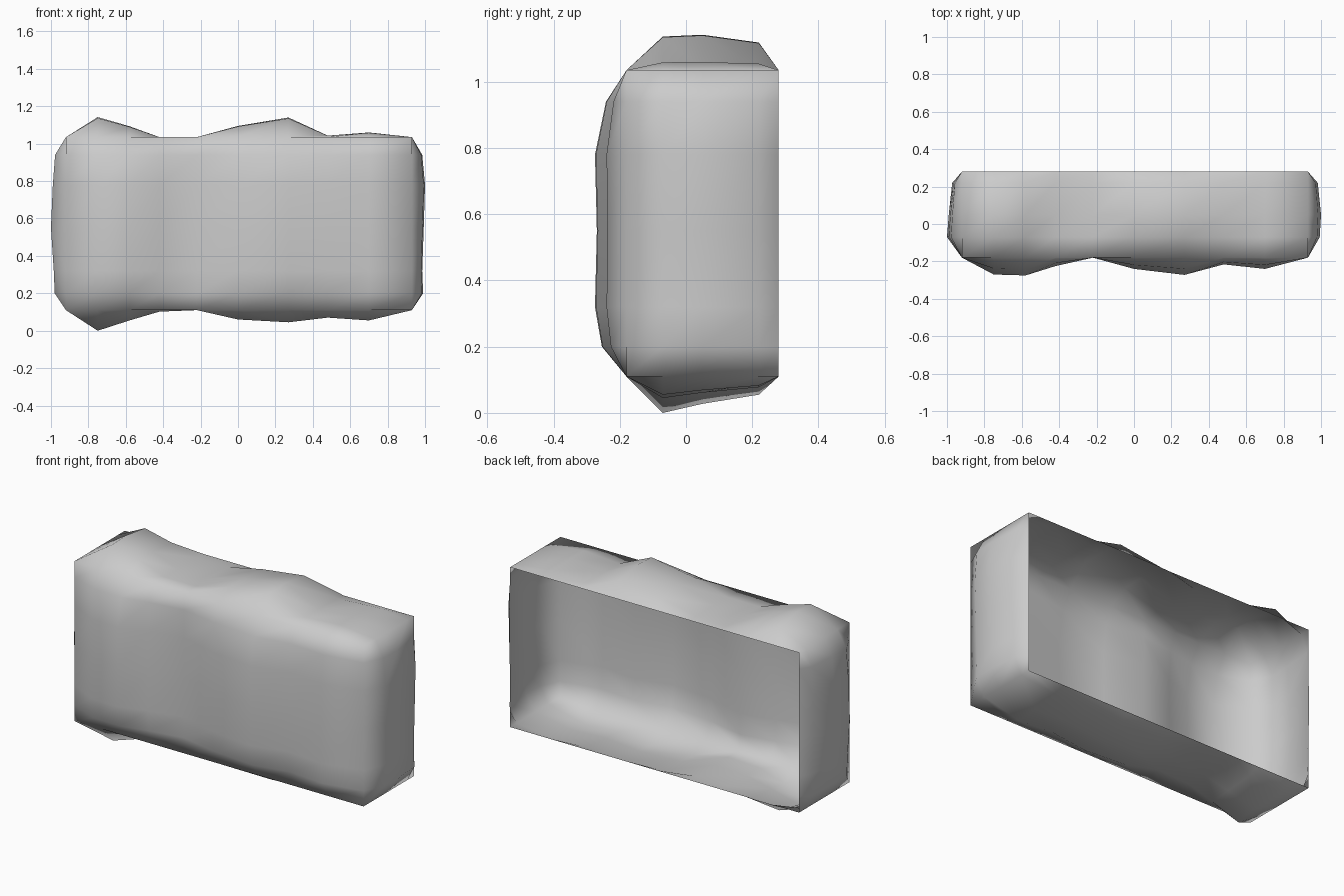
import bpy, bmesh
from mathutils import Vector

if "Cube" in bpy.data.objects:
    bpy.data.objects.remove(bpy.data.objects["Cube"])

# Shared grid stations, so neighbouring faces meet along the straight box edges
XS = [-.92, -.75, -.58, -.42, -.22, 0, .27, .48, .7, .93]
YS = [-.18, -.07, .05, .22, .28]
ZS = [.11, .2, .32, .55, .78, .94, 1.035]

bm = bmesh.new()


def bulged_face(us, vs, u_axis, v_axis, n_axis, base, sign, hu, hv):
    """Grid on one box side, pushed outward by the product of two profiles."""
    rows = []
    for u, a in zip(us, hu):
        row = []
        for v, b in zip(vs, hv):
            p = Vector((0, 0, 0))
            p[u_axis], p[v_axis] = u, v
            p[n_axis] = base + sign * a * b
            row.append(bm.verts.new(p))
        rows.append(row)
    for r0, r1 in zip(rows, rows[1:]):
        for j in range(len(vs) - 1):
            f = bm.faces.new((r0[j], r1[j], r1[j + 1], r0[j + 1]))
            f.normal_update()
            if f.normal[n_axis] * sign < 0:
                f.normal_flip()


# Front
bulged_face(XS, ZS, 0, 2, 1, YS[0], -1,
            [0, .09, .095, .045, 0, .06, .092, .036, .06, 0],
            [0, .78, 1, .94, 1, .65, 0])
# Top
bulged_face(XS, YS, 0, 1, 2, ZS[-1], 1,
            [0, .107, .058, 0, 0, .06, .105, .008, .025, 0],
            [0, .95, 1, .78, 0])
# Bottom
bulged_face(XS, YS, 0, 1, 2, ZS[0], -1,
            [0, .11, .055, .008, 0, .05, .065, .04, .055, 0],
            [0, 1, .75, .5, 0])
# Right end
bulged_face(YS, ZS, 1, 2, 0, XS[-1], 1,
            [0, .9, 1, .75, 0], [0, .06, .055, .063, .07, .055, 0])
# Left end
bulged_face(YS, ZS, 1, 2, 0, XS[0], -1,
            [0, 1, .88, .65, 0], [0, .06, .065, .08, .07, .058, 0])

# Weld sides into one shell, open at the back
bmesh.ops.remove_doubles(bm, verts=bm.verts[:], dist=.0005)
for f in bm.faces:
    f.smooth = True
mesh = bpy.data.meshes.new("stone_block")
bm.to_mesh(mesh)
bm.free()
bpy.context.collection.objects.link(bpy.data.objects.new("stone_block", mesh))
